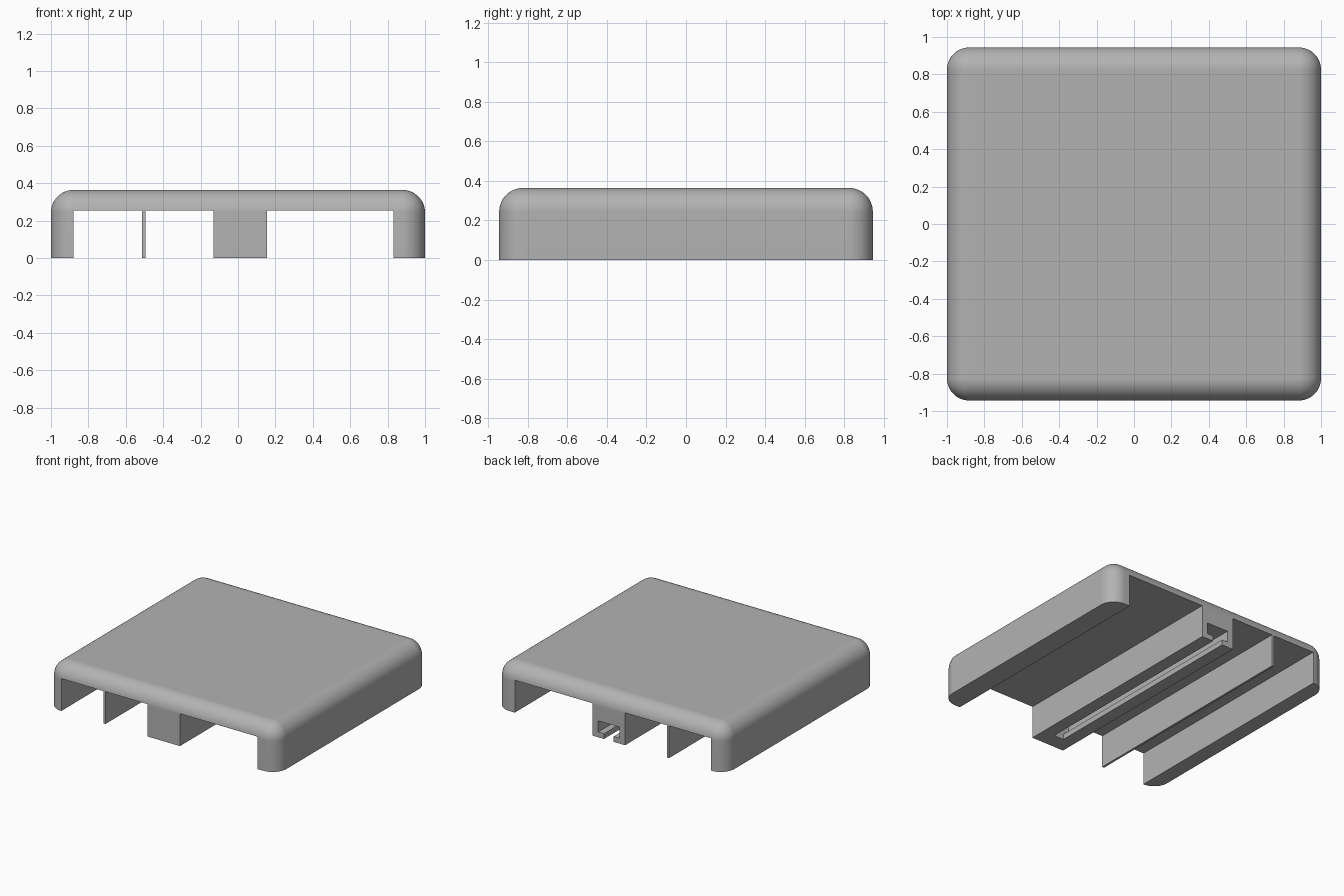
import bpy, bmesh
from mathutils import Vector

if "Cube" in bpy.data.objects:
    bpy.data.objects.remove(bpy.data.objects["Cube"], do_unlink=True)

HALF_X, HALF_Y, HEIGHT, ROUND = 1.0, 0.944, 0.364, 0.12
CHANNEL_TOP = 0.255
BEYOND = 1.1    # cutters run past the open ends
BELOW = -0.1

grey = bpy.data.materials.new("plain grey")
grey.use_nodes = True
colour = (0.45, 0.45, 0.45, 1)
grey.diffuse_color = colour
grey.node_tree.nodes["Principled BSDF"].inputs["Base Color"].default_value = colour


def box(name, low, high, radius=0):
    """Box between two corners; radius rounds every edge except the bottom rim."""
    low, high = Vector(low), Vector(high)
    bm = bmesh.new()
    bmesh.ops.create_cube(bm, size=1)
    for v in bm.verts:
        v.co = (low + high) / 2 + v.co * (high - low)
    if radius:
        edges = [e for e in bm.edges if max(v.co.z for v in e.verts) > low.z + 0.01]
        bmesh.ops.bevel(bm, geom=edges, offset=radius, segments=12,
                        profile=0.5, affect='EDGES', clamp_overlap=True)
    mesh = bpy.data.meshes.new(name)
    bm.to_mesh(mesh)
    bm.free()
    mesh.materials.append(grey)
    obj = bpy.data.objects.new(name, mesh)
    bpy.context.collection.objects.link(obj)
    return obj


def cut(target, cutter):
    """Subtract the cutter and discard it."""
    cutter.hide_render = True
    mod = target.modifiers.new("cut", 'BOOLEAN')
    mod.operation, mod.solver, mod.object = 'DIFFERENCE', 'EXACT', cutter
    bpy.context.view_layer.objects.active = target
    bpy.ops.object.modifier_apply(modifier=mod.name)
    bpy.data.objects.remove(cutter, do_unlink=True)


# Rounded cover body
cover = box("cover", (-HALF_X, -HALF_Y, 0), (HALF_X, HALF_Y, HEIGHT), ROUND)

# Open channels; side walls, thin divider and centre rail remain between them
for x0, x1 in ((-0.88, -0.512), (-0.495, -0.13), (0.155, 0.832)):
    cut(cover, box("channel_cutter", (x0, -BEYOND, BELOW), (x1, BEYOND, CHANNEL_TOP)))

# T-slot in the centre rail, open at the back and below, closed at the front
RAIL_X, SLOT_FRONT = 0.0125, -0.82
for half, z0, z1 in ((0.042, BELOW, 0.08), (0.092, 0.042, 0.13)):
    cut(cover, box("slot_cutter", (RAIL_X - half, SLOT_FRONT, z0),
                   (RAIL_X + half, BEYOND, z1)))

# Smooth rounding with crisp channel edges
bpy.ops.object.select_all(action='DESELECT')
cover.select_set(True)
bpy.context.view_layer.objects.active = cover
bpy.ops.object.shade_smooth_by_angle(angle=0.52)
weighted = cover.modifiers.new("even shading", 'WEIGHTED_NORMAL')
weighted.keep_sharp = True
